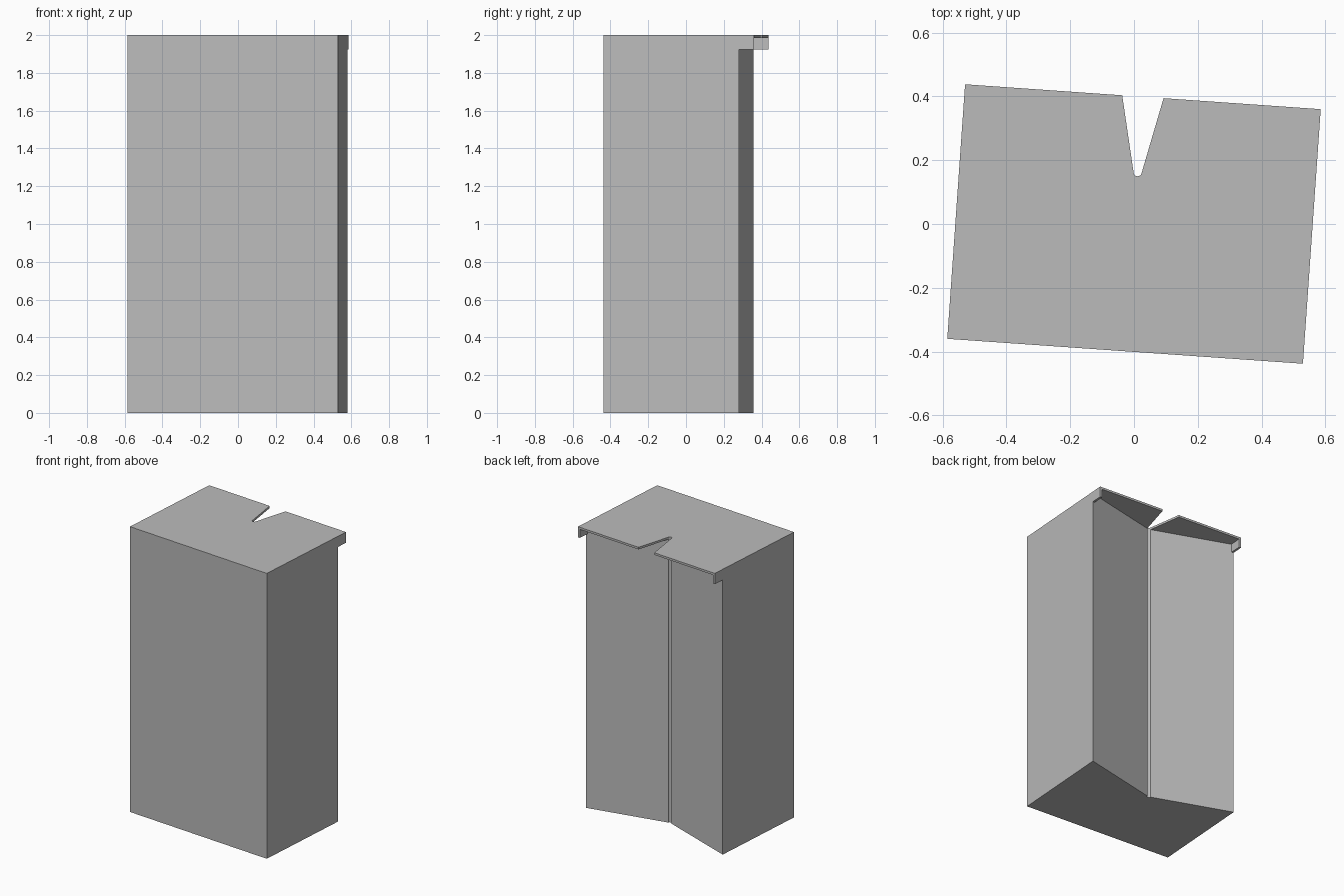
import bpy, bmesh, math

cube = bpy.data.objects.get("Cube")
if cube:
    bpy.data.objects.remove(cube, do_unlink=True)

grey = bpy.data.materials.new("plain_grey")
grey.use_nodes = True
colour = (0.5, 0.5, 0.5, 1)
grey.diffuse_color = colour
grey.node_tree.nodes["Principled BSDF"].inputs["Base Color"].default_value = colour

HALF_W, HALF_D, HEIGHT = 0.559, 0.4, 2.0
SHEET = 0.015      # sheet thickness
WALL_Y = 0.32      # rear corners of the body
LIP_Z = 1.925      # underside of the lips
TURN = math.radians(-4)


def prism(name, outline, z0, z1):
    """Extrude a counter-clockwise outline from z0 to z1."""
    bm = bmesh.new()
    base = bm.faces.new([bm.verts.new((x, y, z0)) for x, y in outline])
    top = bmesh.ops.extrude_face_region(bm, geom=[base])["geom"]
    verts = [g for g in top if isinstance(g, bmesh.types.BMVert)]
    bmesh.ops.translate(bm, verts=verts, vec=(0, 0, z1 - z0))
    bmesh.ops.recalc_face_normals(bm, faces=bm.faces)
    mesh = bpy.data.meshes.new(name)
    bm.to_mesh(mesh)
    bm.free()
    mesh.materials.append(grey)
    obj = bpy.data.objects.new(name, mesh)
    obj.rotation_euler.z = TURN
    bpy.context.collection.objects.link(obj)
    return obj


# Rounded groove shared by the body and the top panel
RADIUS, GROOVE_Y, STEPS = 0.013, 0.163, 8
groove = [(RADIUS * math.cos(math.pi * i / STEPS),
           GROOVE_Y - RADIUS * math.sin(math.pi * i / STEPS))
          for i in range(STEPS + 1)]
front = [(-HALF_W, -HALF_D), (HALF_W, -HALF_D)]

# Body with a wide V-shaped back
prism("body", front + [(HALF_W, WALL_Y)] + groove + [(-HALF_W, WALL_Y)],
      0, HEIGHT - SHEET)

# Top panel with a narrow notch in the rear edge
NOTCH = 0.065
prism("top_panel",
      front + [(HALF_W, HALF_D), (NOTCH, HALF_D)] + groove
      + [(-NOTCH, HALF_D), (-HALF_W, HALF_D)],
      HEIGHT - SHEET, HEIGHT)

# Small side lips under the rear corners
for side, name in ((1, "left_lip"), (-1, "right_lip")):
    x0, x1 = sorted((side * HALF_W, side * (HALF_W - SHEET)))
    prism(name, [(x0, WALL_Y), (x1, WALL_Y), (x1, HALF_D), (x0, HALF_D)],
          LIP_Z, HEIGHT - SHEET)
